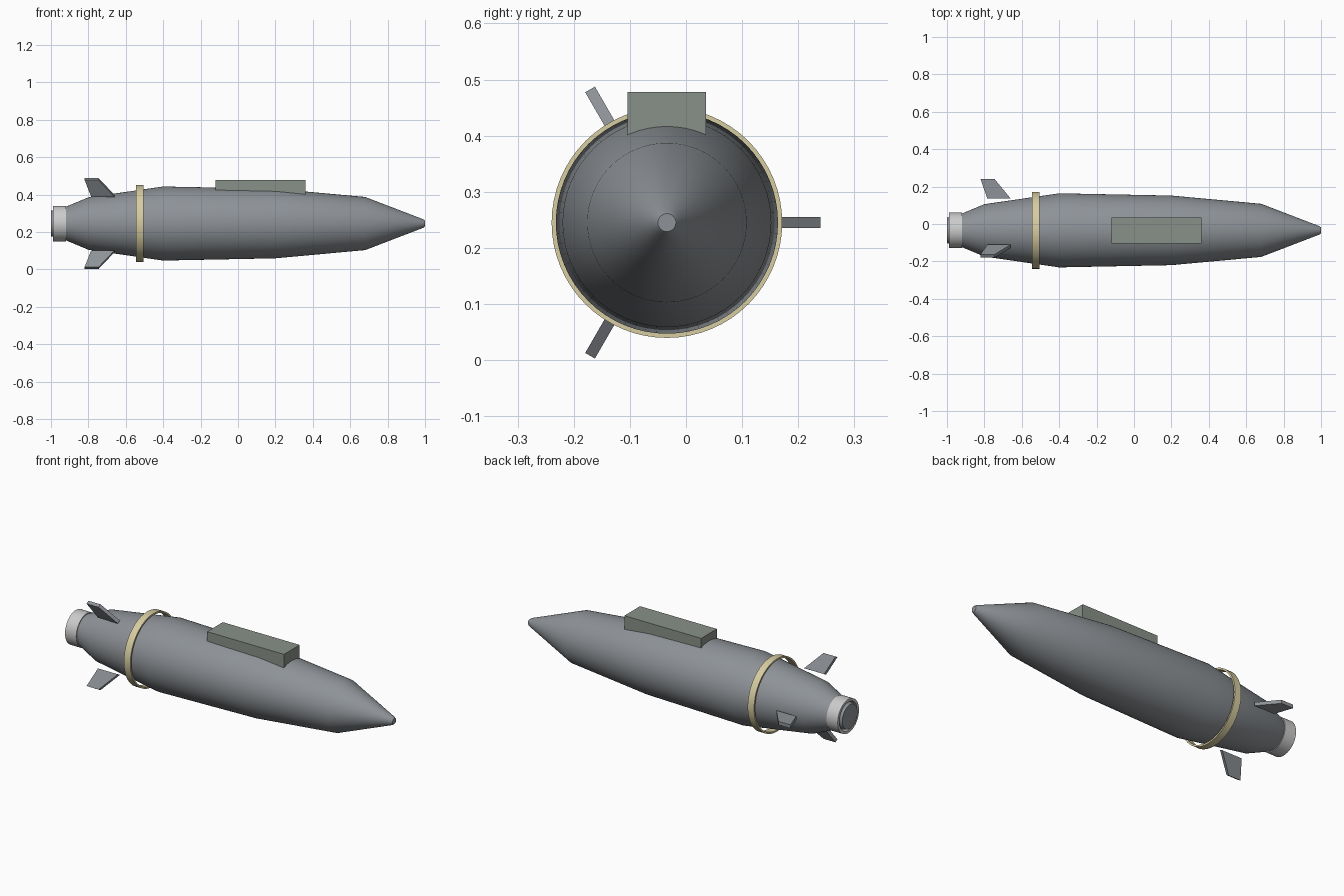
import bpy, bmesh
from math import cos, sin, pi, radians
from mathutils import Matrix

if "Cube" in bpy.data.objects:
    bpy.data.objects.remove(bpy.data.objects["Cube"])

CY, CZ = -0.034, 0.245   # long axis of the body
SEG = 64


def material(name, rgb):
    m = bpy.data.materials.new(name)
    m.diffuse_color = (*rgb, 1)
    m.use_nodes = True
    m.node_tree.nodes["Principled BSDF"].inputs["Base Color"].default_value = m.diffuse_color
    return m


def finish(name, bm, mat=None, smooth=False):
    bmesh.ops.recalc_face_normals(bm, faces=bm.faces)
    me = bpy.data.meshes.new(name)
    bm.to_mesh(me)
    bm.free()
    ob = bpy.data.objects.new(name, me)
    bpy.context.collection.objects.link(ob)
    ob.location = (0, CY, CZ)
    if mat:
        me.materials.append(mat)
    if smooth:
        bpy.ops.object.select_all(action='DESELECT')
        ob.select_set(True)
        bpy.context.view_layer.objects.active = ob
        bpy.ops.object.shade_smooth_by_angle(angle=radians(35))
    return ob


def lathe(name, profile, mat=None, closed=False):
    """Revolve (x, radius) points around the x axis."""
    bm = bmesh.new()
    rings = [[bm.verts.new((x, r * cos(2 * pi * i / SEG), r * sin(2 * pi * i / SEG)))
              for i in range(SEG)] for x, r in profile]
    pairs = list(zip(rings, rings[1:]))
    if closed:
        pairs.append((rings[-1], rings[0]))
    for a, b in pairs:
        for i in range(SEG):
            j = (i + 1) % SEG
            bm.faces.new((a[i], a[j], b[j], b[i]))
    if not closed:
        bm.faces.new(rings[0])
        bm.faces.new(rings[-1])
    return finish(name, bm, mat, True)


def tube(name, x0, x1, r_in, r_out, mat=None):
    return lathe(name, [(x0, r_in), (x0, r_out), (x1, r_out), (x1, r_in)], mat, True)


steel = material("steel", (0.27, 0.29, 0.31))
yellow = material("pale_yellow", (0.68, 0.61, 0.36))
green_grey = material("green_grey", (0.25, 0.28, 0.25))

# Main body with tapered nose and tail
lathe("body", [(-1.0, 0.068), (-0.92, 0.09), (-0.8, 0.14), (-0.4, 0.198),
               (0.2, 0.186), (0.68, 0.142), (0.99, 0.023), (1.0, 0.016)], steel)

# Tail collar and marking band
tube("tail_collar", -0.99, -0.92, 0.08, 0.095)
tube("marking_band", -0.545, -0.505, 0.196, 0.2055, yellow)

# Three swept fins standing just off the tail
FIN = [(-0.785, 0.171), (-0.66, 0.171), (-0.745, 0.274), (-0.82, 0.274)]
for k in range(3):
    bm = bmesh.new()
    face = bm.faces.new([bm.verts.new((x, r, -0.01)) for x, r in FIN])
    ext = bmesh.ops.extrude_face_region(bm, geom=[face])["geom"]
    bmesh.ops.translate(bm, vec=(0, 0, 0.02),
                        verts=[v for v in ext if isinstance(v, bmesh.types.BMVert)])
    bm.transform(Matrix.Rotation(k * 2 * pi / 3, 4, 'X'))
    finish(f"fin_{k + 1}", bm, steel)

# Box mounted on top
bm = bmesh.new()
bmesh.ops.create_cube(bm, size=1, matrix=Matrix.Translation((0.12, 0, 0.183))
                      @ Matrix.Diagonal((0.48, 0.14, 0.10, 1)))
finish("top_box", bm, green_grey)
